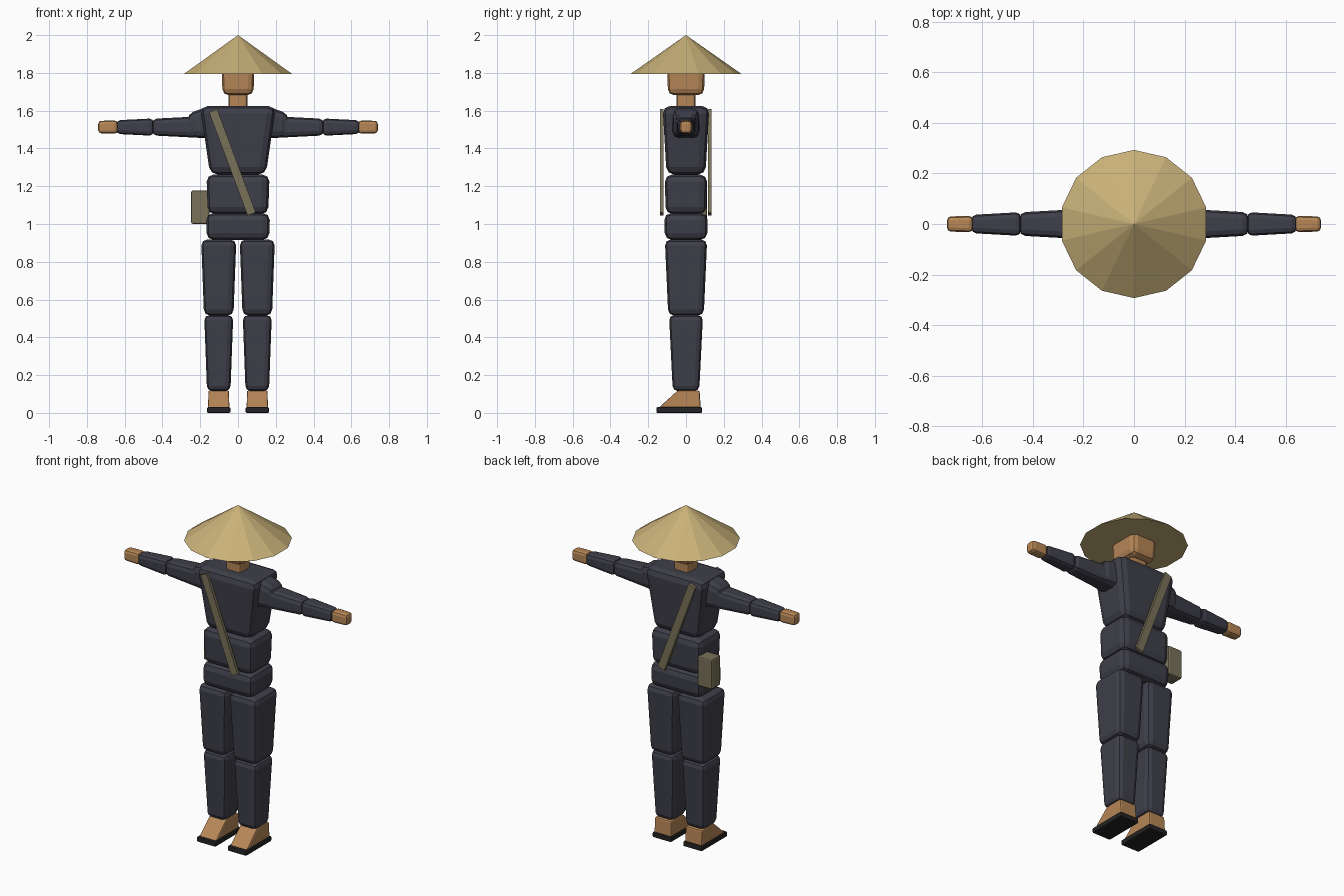
import bpy, bmesh, math
from mathutils import Matrix, Vector

if "Cube" in bpy.data.objects:
    bpy.data.objects.remove(bpy.data.objects["Cube"])


def material(name, rgb):
    m = bpy.data.materials.new(name)
    m.diffuse_color = (*rgb, 1)
    m.use_nodes = True
    m.node_tree.nodes["Principled BSDF"].inputs["Base Color"].default_value = m.diffuse_color
    return m


CLOTH = material("dark cloth", (0.049, 0.049, 0.068))
SKIN = material("skin", (0.47, 0.24, 0.095))
STRAW = material("straw", (0.58, 0.44, 0.19))
CANVAS = material("canvas", (0.19, 0.165, 0.098))
SOLE = material("sole", (0.017, 0.017, 0.018))


def finish(name, bm, mat, bevel=0, segments=2):
    if bevel:
        bmesh.ops.bevel(bm, geom=bm.edges[:], offset=bevel, segments=segments,
                        profile=0.5, affect='EDGES', clamp_overlap=True)
    bmesh.ops.recalc_face_normals(bm, faces=bm.faces[:])
    mesh = bpy.data.meshes.new(name)
    bm.to_mesh(mesh)
    bm.free()
    mesh.materials.append(mat)
    ob = bpy.data.objects.new(name, mesh)
    bpy.context.collection.objects.link(ob)
    return ob


def loft(name, mat, rect_a, rect_b, bevel, segments=2):
    """Tapered block between two rectangles given as (centre, half u, half v)."""
    bm = bmesh.new()
    rings = []
    for centre, u, v in (rect_a, rect_b):
        c = Vector(centre)
        rings.append([bm.verts.new(c + u * a + v * b)
                      for a, b in ((-1, -1), (1, -1), (1, 1), (-1, 1))])
    lo, hi = rings
    bm.faces.new(lo)
    bm.faces.new(hi)
    for i in range(4):
        j = (i + 1) % 4
        bm.faces.new((lo[i], lo[j], hi[j], hi[i]))
    return finish(name, bm, mat, bevel, segments)


X, Y, Z = Vector((1, 0, 0)), Vector((0, 1, 0)), Vector((0, 0, 1))


def upright(name, mat, x, z0, size0, z1, size1, bevel, y0=0, y1=0):
    """Block along z; sizes are (half x, half y) at its bottom and top."""
    return loft(name, mat, ((x, y0, z0), X * size0[0], Y * size0[1]),
                ((x, y1, z1), X * size1[0], Y * size1[1]), bevel)


def sideways(name, mat, side, x0, size0, x1, size1, bevel, z0=1.513, z1=1.513):
    """Block along x; sizes are (half y, half z) at its inner and outer end."""
    return loft(name, mat, ((side * x0, 0, z0), Y * size0[0], Z * size0[1]),
                ((side * x1, 0, z1), Y * size1[0], Z * size1[1]), bevel)


# Hat: fourteen-sided cone with a flat underside
bm = bmesh.new()
bmesh.ops.create_cone(bm, cap_ends=True, segments=14, radius1=0.293, radius2=0,
                      depth=0.205, matrix=Matrix.Translation((0, 0, 1.8975)))
bmesh.ops.remove_doubles(bm, verts=bm.verts[:], dist=1e-5)
rim = max(bm.verts, key=lambda v: v.co.xy.length)
turn = math.pi / 2 - math.atan2(rim.co.y, rim.co.x)
bmesh.ops.rotate(bm, verts=bm.verts[:], cent=(0, 0, 0), matrix=Matrix.Rotation(turn, 3, 'Z'))
finish("hat", bm, STRAW)

# Head and trunk
upright("head", SKIN, 0, 1.682, (0.082, 0.095), 1.88, (0.088, 0.102), 0.032)
upright("neck", SKIN, 0, 1.60, (0.05, 0.05), 1.70, (0.05, 0.05), 0.015)
upright("chest", CLOTH, 0, 1.262, (0.148, 0.103), 1.625, (0.2, 0.124), 0.04)
upright("waist", CLOTH, 0, 1.052, (0.16, 0.108), 1.262, (0.167, 0.112), 0.038)
upright("hips", CLOTH, 0, 0.915, (0.166, 0.112), 1.058, (0.169, 0.116), 0.038)

for side, label in ((-1, "left"), (1, "right")):
    # Arms
    sideways(label + "_shoulder", CLOTH, side, 0.14, (0.075, 0.088), 0.268, (0.062, 0.062),
             0.035, 1.54, 1.522)
    sideways(label + "_upper_arm", CLOTH, side, 0.2, (0.06, 0.057), 0.455, (0.046, 0.044), 0.026)
    sideways(label + "_forearm", CLOTH, side, 0.447, (0.047, 0.046), 0.645, (0.036, 0.036), 0.022)
    sideways(label + "_hand", SKIN, side, 0.637, (0.032, 0.035), 0.74, (0.03, 0.033), 0.016)
    # Legs
    x = side * 0.102
    upright(label + "_thigh", CLOTH, x, 0.515, (0.078, 0.094), 0.918, (0.093, 0.112), 0.032)
    upright(label + "_shin", CLOTH, x, 0.115, (0.062, 0.07), 0.518, (0.077, 0.09), 0.028)
    # Wedge foot on a flat sole
    upright(label + "_foot", SKIN, x, 0.026, (0.056, 0.112), 0.118, (0.055, 0.058),
            0.008, -0.034, 0.014)
    upright(label + "_sole", SOLE, x, 0, (0.062, 0.121), 0.03, (0.062, 0.121),
            0.006, -0.036, -0.036)

# Diagonal strap, front and back
along = Vector((0.205, 0, -0.55)).normalized()
across = Vector((along.z, 0, -along.x))
middle = Vector((-0.03, 0, 1.327))
for y, label in ((-0.128, "front"), (0.126, "back")):
    c = middle + Y * y
    loft(label + "_strap", CANVAS, (c - along * 0.292, across * 0.023, Y * 0.009),
         (c + along * 0.292, across * 0.023, Y * 0.009), 0)

# Hip bag
upright("bag", CANVAS, -0.2, 1.0, (0.048, 0.043), 1.178, (0.048, 0.043), 0.009, 0.067, 0.067)
